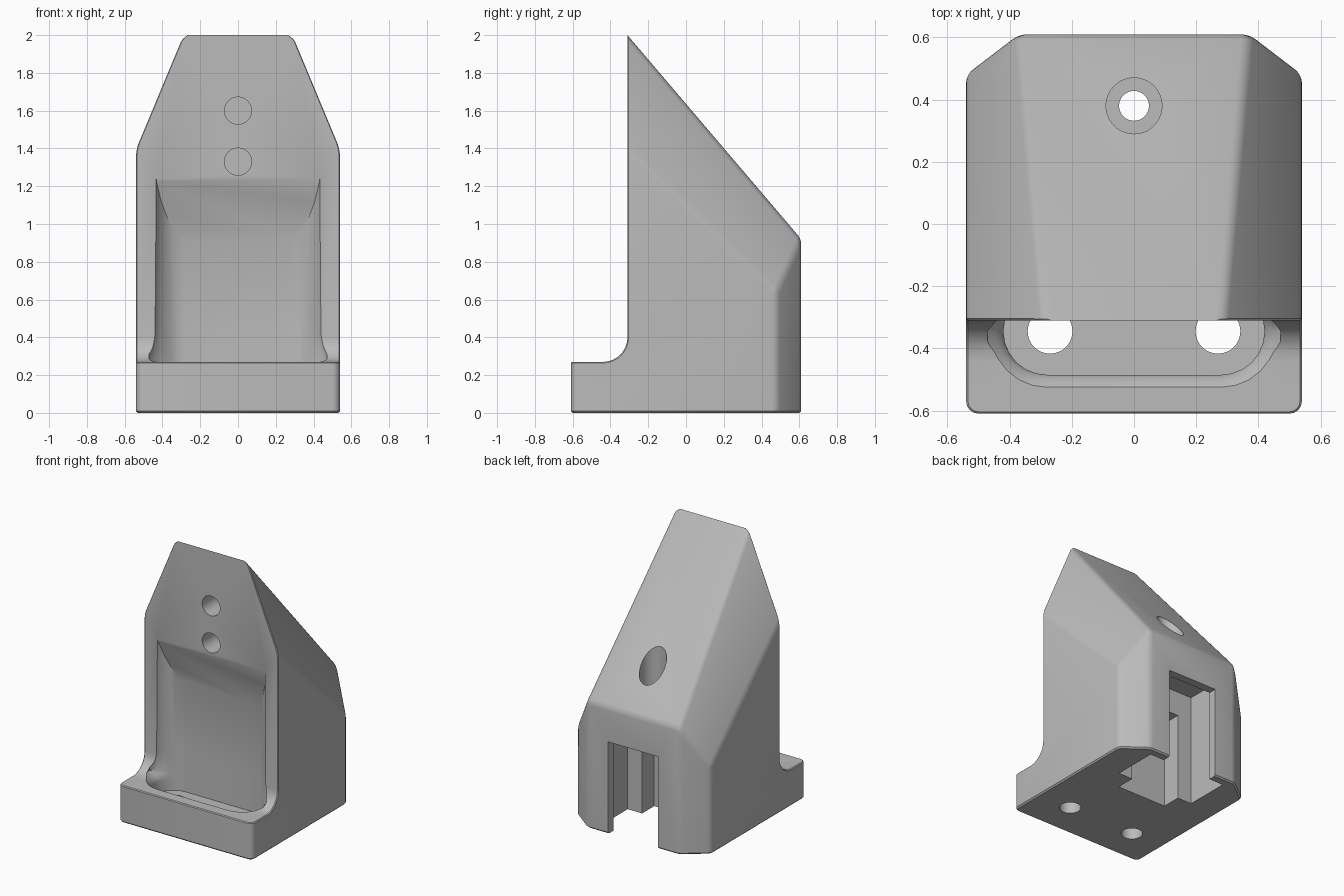
import bpy, bmesh, math
from mathutils import Matrix, Vector

cube = bpy.data.objects.get("Cube")
if cube:
    bpy.data.objects.remove(cube, do_unlink=True)

grey = bpy.data.materials.new("plain_grey")
grey.use_nodes = True
colour = (0.5, 0.5, 0.5, 1)
grey.diffuse_color = colour
grey.node_tree.nodes["Principled BSDF"].inputs["Base Color"].default_value = colour


def make_object(name, bm):
    bmesh.ops.recalc_face_normals(bm, faces=bm.faces[:])
    mesh = bpy.data.meshes.new(name)
    bm.to_mesh(mesh)
    bm.free()
    mesh.materials.append(grey)
    obj = bpy.data.objects.new(name, mesh)
    bpy.context.collection.objects.link(obj)
    return obj


def slice_off(bm, point, normal):
    bmesh.ops.bisect_plane(bm, geom=bm.verts[:] + bm.edges[:] + bm.faces[:], dist=1e-5,
                           plane_co=point, plane_no=normal, clear_outer=True)
    bmesh.ops.holes_fill(bm, edges=[e for e in bm.edges if e.is_boundary], sides=0)
    bmesh.ops.recalc_face_normals(bm, faces=bm.faces[:])
    bm.normal_update()


def bevel(bm, rule, width, segments):
    edges = [e for e in bm.edges if rule(e)]
    bmesh.ops.bevel(bm, geom=edges, offset=width, offset_type='OFFSET',
                    segments=segments, profile=0.5, affect='EDGES', clamp_overlap=True)
    bm.normal_update()


# Stand body: side profile with a rounded inner corner, swept across the width
HALF = 0.54
FRONT, WALL, BACK = -0.61, -0.31, 0.61
profile = [(FRONT, 0), (FRONT, 0.27)]
for i in range(9):
    a = math.pi / 2 * i / 8
    profile.append((-0.44 + 0.13 * math.sin(a), 0.40 - 0.13 * math.cos(a)))
profile += [(WALL, 2), (BACK, 0.92), (BACK, 0)]
bm = bmesh.new()
face = bm.faces.new([bm.verts.new((-HALF, y, z)) for y, z in profile])
swept = bmesh.ops.extrude_face_region(bm, geom=[face])
bmesh.ops.translate(bm, vec=(2 * HALF, 0, 0),
                    verts=[v for v in swept["geom"] if isinstance(v, bmesh.types.BMVert)])
bmesh.ops.recalc_face_normals(bm, faces=bm.faces[:])

# Slanted shoulders and back corners
for s in (-1, 1):
    slice_off(bm, Vector((s * 0.29, WALL, 2)), Vector((s * 0.552, 0.222, 0.23)))
    slice_off(bm, Vector((s * 0.37, BACK, 0)), Vector((s * 0.13, 0.17, 0)))


def is_front(f):
    c = f.calc_center_median()
    return c.y < -0.3 and c.z > 0.26


def is_bottom(e):
    return all(v.co.z < 1e-4 for v in e.verts)


def is_soft(e):
    return (not any(is_front(f) for f in e.link_faces) and not is_bottom(e)
            and all(v.co.y > -0.5 for v in e.verts) and e.calc_face_angle(0) > 0.1)


def is_front_corner(e):
    return all(v.co.y < FRONT + 1e-3 for v in e.verts) and abs(e.verts[0].co.z - e.verts[1].co.z) > 0.1


def is_rim(e):
    return (sum(is_front(f) for f in e.link_faces) == 1
            and not all(v.co.z > 1.99 for v in e.verts))


bevel(bm, is_soft, 0.025, 3)
bevel(bm, is_front_corner, 0.04, 4)
bevel(bm, is_rim, 0.025, 1)
bevel(bm, is_bottom, 0.01, 1)
stand = make_object("stand_body", bm)


def cut(bm):
    cutter = make_object("cutter", bm)
    cutter.hide_render = True
    mod = stand.modifiers.new("cut", 'BOOLEAN')
    mod.operation, mod.solver, mod.object = 'DIFFERENCE', 'EXACT', cutter
    bpy.ops.object.select_all(action='DESELECT')
    bpy.context.view_layer.objects.active = stand
    stand.select_set(True)
    bpy.ops.object.modifier_apply(modifier=mod.name)
    bpy.data.objects.remove(cutter, do_unlink=True)


def cut_box(half, y0, y1, z0, z1):
    bm = bmesh.new()
    bmesh.ops.create_cube(bm, size=1)
    bmesh.ops.scale(bm, vec=(2 * half, y1 - y0, z1 - z0), verts=bm.verts)
    bmesh.ops.translate(bm, vec=(0, (y0 + y1) / 2, (z0 + z1) / 2), verts=bm.verts)
    cut(bm)


def cut_hole(radius, centre, length, along_y=False):
    bm = bmesh.new()
    turn = Matrix.Rotation(math.pi / 2, 4, 'X') if along_y else Matrix()
    bmesh.ops.create_cone(bm, cap_ends=True, segments=40, radius1=radius, radius2=radius,
                          depth=length, matrix=Matrix.Translation(centre) @ turn)
    cut(bm)


# Front pocket: rounded slot with a flared rim and a sloping ceiling
SLOT_Y, SLOT_R = -0.345, 0.14
bm = bmesh.new()
rings = []
for z, flare in ((0.13, 0), (0.215, 0), (0.235, 0.01), (0.255, 0.025), (0.285, 0.055),
                 (0.42, 0.035), (1.35, 0.025)):
    ring = []
    for side in (1, -1):
        for i in range(13):
            a = math.pi * i / 12 - side * math.pi / 2
            c, s = math.cos(a) * side, math.sin(a) * side
            if side == -1:
                c, s = -math.cos(a), -math.sin(a) * -1
            a = -math.pi / 2 + math.pi * i / 12 + (0 if side == 1 else math.pi)
            c, s = math.cos(a), math.sin(a)
            weight = min(1, max(0, (-0.25 - SLOT_Y - SLOT_R * s) / 0.095))
            r = SLOT_R + flare * weight
            ring.append(bm.verts.new((side * 0.28 + r * c, SLOT_Y + r * s, z)))
    rings.append(ring)
for low, high in zip(rings, rings[1:]):
    for i in range(len(low)):
        j = (i + 1) % len(low)
        bm.faces.new((low[i], low[j], high[j], high[i]))
bm.faces.new(rings[0])
bm.faces.new(rings[-1])
bmesh.ops.recalc_face_normals(bm, faces=bm.faces[:])
slice_off(bm, Vector((0, WALL, 1.24)), Vector((0, 0.32, 0.105)))
cut(bm)

# Stepped slot open to the back and the bottom
cut_box(0.2, 0.5, 0.7, -0.1, 0.67)
cut_box(0.316, 0.22, 0.55, -0.1, 0.82)
cut_box(0.2, 0.08, 0.3, -0.1, 0.64)

# Screw holes: floor pair, front pair, and the stepped hole in the slope
for s in (-1, 1):
    cut_hole(0.072, (s * 0.27, SLOT_Y, 0.05), 0.3)
for z in (1.6, 1.33):
    cut_hole(0.072, (0, WALL, z), 0.44, along_y=True)
cut_hole(0.09, (0, 0.38, 1.45), 1.0)
cut_hole(0.048, (0, 0.38, 0.9), 0.4)

bpy.ops.object.shade_smooth_by_angle(angle=math.radians(32))
